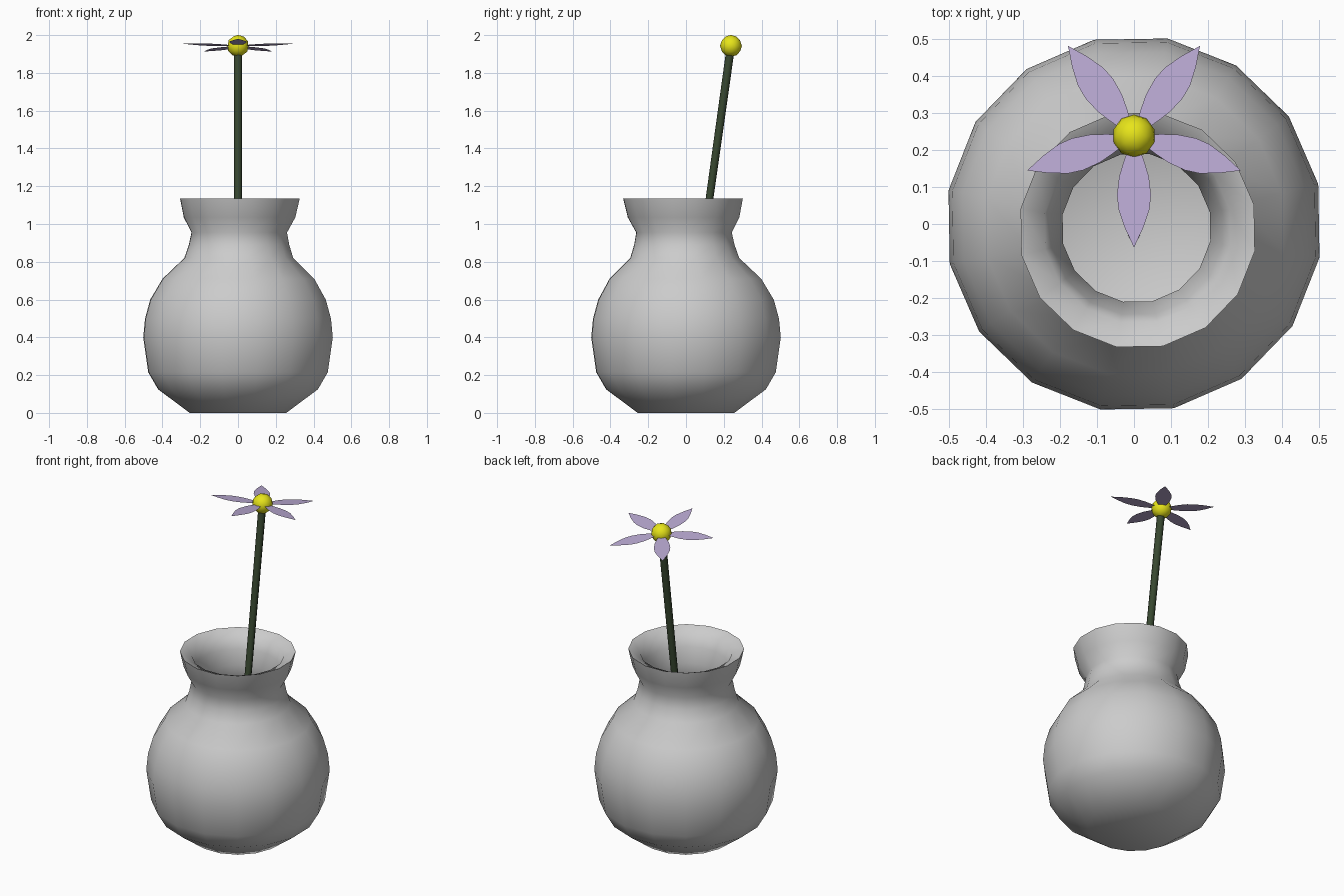
import bpy, bmesh, math
from mathutils import Matrix, Vector

cube = bpy.data.objects.get("Cube")
if cube:
    bpy.data.objects.remove(cube, do_unlink=True)


def material(name, rgb):
    mat = bpy.data.materials.new(name)
    mat.use_nodes = True
    mat.diffuse_color = (*rgb, 1)
    mat.node_tree.nodes["Principled BSDF"].inputs["Base Color"].default_value = (*rgb, 1)
    return mat


def finish(name, bm, mat, smooth_angle=None):
    bmesh.ops.recalc_face_normals(bm, faces=bm.faces)
    mesh = bpy.data.meshes.new(name)
    bm.to_mesh(mesh)
    bm.free()
    mesh.materials.append(mat)
    obj = bpy.data.objects.new(name, mesh)
    bpy.context.collection.objects.link(obj)
    if smooth_angle:
        bpy.ops.object.select_all(action='DESELECT')
        obj.select_set(True)
        bpy.context.view_layer.objects.active = obj
        bpy.ops.object.shade_smooth_by_angle(angle=math.radians(smooth_angle))
    return obj


clay = material("grey clay", (0.6, 0.6, 0.6))
green = material("dark green", (0.04, 0.065, 0.03))
yellow = material("yellow", (0.8, 0.78, 0.01))
lilac = material("lilac", (0.49, 0.4, 0.65))

# Vase: sixteen-sided lathe, outside up to the rim, then down the inside
SIDES = 16
outside = [(0.26, 0), (0.43, 0.125), (0.483, 0.215), (0.51, 0.4), (0.5, 0.5),
           (0.472, 0.6), (0.408, 0.71), (0.293, 0.82), (0.27, 0.89),
           (0.257, 0.955), (0.3, 1.035), (0.322, 1.135)]
inside = [(0.255, 1.105), (0.235, 1.04), (0.203, 0.955), (0.235, 0.81),
          (0.36, 0.68), (0.45, 0.4), (0.38, 0.16), (0.24, 0.06)]
bm = bmesh.new()
rings = []
for r, z in outside + inside:
    lean = max(0, (z - 0.6) / 0.535)  # the mouth sits slightly off centre
    ring = []
    for i in range(SIDES):
        a = math.tau * (i + 0.5) / SIDES + math.radians(1)
        ring.append(bm.verts.new((r * math.cos(a) + 0.01 * lean,
                                  r * math.sin(a) - 0.016 * lean, z)))
    rings.append(ring)
for low, high in zip(rings, rings[1:]):
    for i in range(SIDES):
        j = (i + 1) % SIDES
        bm.faces.new((low[i], low[j], high[j], high[i]))
bm.faces.new(rings[0])
bm.faces.new(rings[-1])
finish("vase", bm, clay, 80)

# Stem: thin leaning rod from the vase floor to the flower
heart = Vector((0, 0.238, 1.943))
foot = Vector((0, -0.025, 0.07))
axis = heart - foot
tilt = axis.to_track_quat('Z', 'Y').to_matrix().to_4x4()
bm = bmesh.new()
bmesh.ops.create_cone(bm, cap_ends=True, segments=8, radius1=0.018, radius2=0.022,
                      depth=axis.length,
                      matrix=Matrix.Translation((heart + foot) / 2) @ tilt)
finish("stem", bm, green, 50)

# Flower centre
bm = bmesh.new()
bmesh.ops.create_icosphere(bm, subdivisions=2, radius=0.058,
                           matrix=Matrix.Translation(heart))
finish("flower_centre", bm, yellow, 60)

# Petals: five flat leaf shapes around the tilted stem axis
half = [(0.03, 0.014), (0.07, 0.028), (0.11, 0.04), (0.16, 0.046),
        (0.2, 0.042), (0.25, 0.025), (0.28, 0.011)]
outline = half + [(0.304, 0)] + [(x, -w) for x, w in reversed(half)]
flower_tilt = Matrix.Rotation(math.radians(-7), 4, 'X')
for n in range(5):
    bm = bmesh.new()
    bm.faces.new([bm.verts.new((x, w, 0)) for x, w in outline])
    turn = Matrix.Rotation(math.radians(72 * n - 90), 4, 'Z')
    bm.transform(Matrix.Translation(heart) @ flower_tilt @ turn)
    if bm.faces[:][0].normal.z < 0:
        bmesh.ops.reverse_faces(bm, faces=bm.faces)
    finish(f"petal_{n + 1}", bm, lilac)
